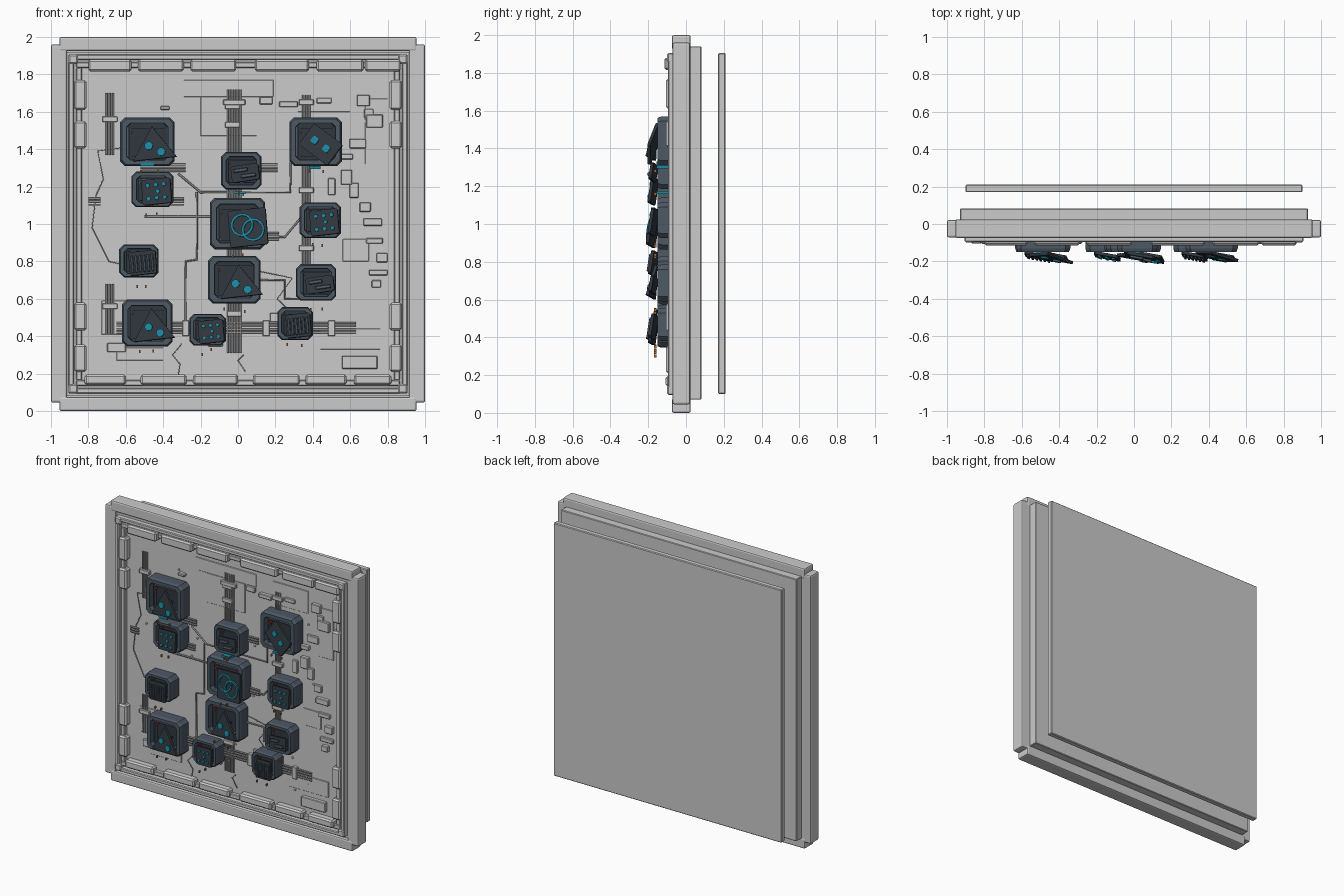
import bpy, bmesh, math, random
from mathutils import Matrix, Vector

random.seed(4)


def material(name, rgb):
    m = bpy.data.materials.new(name)
    m.diffuse_color = (*rgb, 1)
    return m


SLATE = material("slate", (0.075, 0.1, 0.13))
DARK = material("dark", (0.03, 0.038, 0.048))
CYAN = material("cyan", (0.01, 0.25, 0.36))
RED = material("red", (0.5, 0.03, 0.02))
AMBER = material("amber", (0.4, 0.14, 0.03))
PIPE = material("pipe_grey", (0.3, 0.3, 0.3))
I = Matrix.Identity(4)


def finish(name, bm, mat=None, M=I):
    bmesh.ops.recalc_face_normals(bm, faces=bm.faces)
    me = bpy.data.meshes.new(name)
    bm.to_mesh(me)
    bm.free()
    ob = bpy.data.objects.new(name, me)
    ob.matrix_world = M
    if mat:
        me.materials.append(mat)
    bpy.context.collection.objects.link(ob)
    return ob


def boxes(name, items, y0, y1, bevel=0.0, mat=None, M=I, seg=1):
    """items: (x0, x1, z0, z1) rectangles extruded from y0 to y1"""
    bm = bmesh.new()
    for x0, x1, z0, z1 in items:
        T = Matrix.Translation(((x0 + x1) / 2, (y0 + y1) / 2, (z0 + z1) / 2))
        S = Matrix.Diagonal((x1 - x0, y1 - y0, z1 - z0, 1))
        bmesh.ops.create_cube(bm, size=1, matrix=T @ S)
    if bevel:
        bmesh.ops.bevel(bm, geom=bm.edges[:], offset=bevel, segments=seg, affect='EDGES', profile=0.5)
    return finish(name, bm, mat, M)


def loft(name, loops, mat=None, M=I, closed=False):
    """loops: lists of 3D points joined in sequence, capped at both ends"""
    bm = bmesh.new()
    rows = [[bm.verts.new(p) for p in lp] for lp in loops]
    n = len(rows[0])
    pairs = list(zip(rows, rows[1:])) + ([(rows[-1], rows[0])] if closed else [])
    for a, b in pairs:
        for i in range(n):
            bm.faces.new((a[i], a[(i + 1) % n], b[(i + 1) % n], b[i]))
    if not closed:
        bm.faces.new(rows[0])
        bm.faces.new(rows[-1])
    return finish(name, bm, mat, M)


def octagon(w, h, c, y, cx=0, cz=0):
    w, h = w / 2, h / 2
    pts = [(w, h - c), (w - c, h), (c - w, h), (-w, h - c), (-w, c - h), (c - w, -h), (w - c, -h), (w, c - h)]
    return [(cx + x, y, cz + z) for x, z in pts]


def circle(r, y, cx=0, cz=0, n=20):
    return [(cx + r * math.cos(2 * math.pi * i / n), y, cz + r * math.sin(2 * math.pi * i / n)) for i in range(n)]


def tube(name, paths, r, y, mat=PIPE):
    cu = bpy.data.curves.new(name, 'CURVE')
    cu.dimensions = '3D'
    cu.bevel_depth, cu.bevel_resolution, cu.use_fill_caps = r, 1, True
    for p in paths:
        s = cu.splines.new('POLY')
        s.points.add(len(p) - 1)
        for q, (x, z) in zip(s.points, p):
            q.co = (x, y, z, 1)
    ob = bpy.data.objects.new(name, cu)
    cu.materials.append(mat) if mat else None
    bpy.context.collection.objects.link(ob)


def ring_bars(a, b, zc=1.0):
    """four bars of a square border between half sizes b and a"""
    return [(-a, a, zc + b, zc + a), (-a, a, zc - a, zc - b), (-a, -b, zc - b, zc + b), (b, a, zc - b, zc + b)]


# main wall panel, rear slab and floating back cover
boxes("wall_panel", [(-0.92, 0.92, 0.08, 1.92)], -0.06, 0.03)
boxes("rear_slab", [(-0.93, 0.93, 0.07, 1.94)], 0.02, 0.082, 0.004)
boxes("back_cover", [(-0.9, 0.9, 0.1, 1.905)], 0.17, 0.21, 0.005)

# stepped outer frame
boxes("outer_frame_rails", [(-0.955, 0.955, 1.925, 2.0), (-0.955, 0.955, 0, 0.075)], -0.075, 0.025, 0.01, seg=2)
boxes("outer_frame_posts", [(-1, -0.915, 0.045, 1.96), (0.915, 1, 0.045, 1.96)], -0.072, 0.022, 0.01, seg=2)
boxes("middle_frame", ring_bars(0.905, 0.878), -0.095, -0.03, 0.005)
boxes("inner_frame", ring_bars(0.865, 0.835), -0.085, -0.03, 0.004)
boxes("corner_caps", [(x - 0.025, x + 0.025, z - 0.025, z + 0.025) for x in (-0.88, 0.88) for z in (0.12, 1.88)],
      -0.1, -0.03, 0.008)

# armour blocks along the frame
side_z = [(1.61, 1.77), (1.405, 1.55), (0.43, 0.58), (0.21, 0.355)]
boxes("side_blocks", [(s * 0.843 - 0.032, s * 0.843 + 0.032, a, b) for s in (-1, 1) for a, b in side_z],
      -0.105, -0.05, 0.01)
top_x = [(-0.8, -0.57), (-0.535, -0.29), (-0.255, -0.01), (0.09, 0.38), (0.42, 0.67), (0.68, 0.87)]
boxes("top_blocks", [(a, b, 1.815, 1.88) for a, b in top_x], -0.115, -0.05, 0.01)
low_x = [(-0.82, -0.6), (-0.52, -0.275), (-0.24, 0.0), (0.08, 0.33), (0.36, 0.58), (0.62, 0.82)]
boxes("bottom_blocks", [(a, b, 0.14, 0.195) for a, b in low_x], -0.108, -0.05, 0.01)

# thin surface plates
boxes("surface_plates", [
    (-0.29, 0.19, 1.68, 1.77), (-0.2, 0.1, 1.47, 1.68), (0.68, 0.8, 1.32, 1.67), (-0.73, -0.5, 0.41, 0.59),
    (-0.65, -0.4, 0.27, 0.34), (0.44, 0.76, 0.33, 0.44), (0.56, 0.7, 0.8, 0.92), (0.32, 0.6, 1.6, 1.76)],
    -0.066, -0.05, 0.002)

# raised equipment boxes: x, z, width, height
small = [(-0.02, 1.65, .12, .03), (0.15, 1.66, .07, .04), (0.27, 1.64, .1, .03), (0.46, 1.66, .08, .03),
         (0.67, 1.66, .07, .06), (0.7, 1.59, .05, .05), (0.57, 1.36, .09, .03), (0.64, 1.43, .09, .05),
         (0.58, 1.25, .06, .08), (0.62, 1.18, .05, .08), (0.73, 1.55, .09, .07), (0.68, 1.09, .06, .05),
         (0.72, 1.01, .1, .04), (0.73, 0.91, .09, .03), (0.77, 0.82, .06, .05), (0.75, 0.74, .1, .03),
         (0.65, 0.26, .19, .07), (-0.65, 0.34, .1, .05), (0.74, 0.68, .05, .04), (0.5, 1.2, .04, .09),
         (-0.39, 1.62, .05, .02), (0.2, 0.5, .06, .05), (0.48, 1.52, .12, .04), (-0.12, 0.36, .08, .03)]
for y, pick in ((-0.085, small[::2]), (-0.077, small[1::2])):
    boxes("equipment_boxes", [(x - w / 2, x + w / 2, z - h / 2, z + h / 2) for x, z, w, h in pick], y, -0.05, 0.004)

# rivets
for i in range(26):
    x, z = random.uniform(-0.75, 0.78), random.uniform(0.25, 1.75)
    loft("rivet", [circle(0.007, y, x, z, 8) for y in (-0.055, -0.068)])


# pipe bundles with clips
def bundle(a, b, n, gap=0.017, vertical=True):
    paths = []
    for i in range(n):
        o = (i - (n - 1) / 2) * gap
        paths.append([(a[0] + o, a[1]), (b[0] + o, b[1])] if vertical else [(a[0], a[1] + o), (b[0], b[1] + o)])
    tube("pipe_bundle", paths, 0.006, -0.068)


for x, z0, z1, n in ((-0.685, 1.37, 1.7, 3), (-0.685, 0.41, 0.68, 3), (-0.02, 0.31, 1.72, 5), (0.365, 0.6, 1.69, 3)):
    bundle((x, z0), (x, z1), n)
for z, x0, x1, n in ((1.12, -0.8, -0.735, 3), (1.12, -0.45, -0.29, 3), (0.445, -0.65, 0.63, 4),
                     (1.3, -0.52, -0.28, 3), (0.935, 0.1, 0.22, 3), (1.3, 0.05, 0.21, 3)):
    bundle((x0, z), (x1, z), n, vertical=False)
boxes("pipe_clips", [(x - 0.04, x + 0.04, z - 0.015, z + 0.015) for x, z in (
    (-0.03, 1.53), (-0.03, 1.63), (-0.02, 0.52), (0.365, 1.65), (0.365, 1.18), (0.365, 0.87),
    (-0.685, 1.56), (-0.685, 0.56))], -0.082, -0.05, 0.003)
boxes("cross_clips", [(x - 0.018, x + 0.018, 0.4, 0.485) for x in (-0.28, 0.15, 0.5)], -0.082, -0.05, 0.003)

# routed cables and loose wires
tube("routed_cables", [
    [(0.28, 1.33), (0.28, 1.17), (-0.2, 1.17), (-0.32, 1.27)],
    [(-0.22, 1.17), (-0.22, 0.81), (-0.28, 0.8), (-0.28, 0.45)],
    [(-0.5, 1.04), (-0.12, 1.04)], [(0.35, 1.05), (0.25, 0.93), (0.1, 0.93)],
    [(0.1, 0.7), (0.25, 0.7), (0.25, 0.6), (0.4, 0.6)]], 0.006, -0.068)
tube("loose_wires", [
    [(-0.6, 1.41), (-0.75, 1.39), (-0.72, 1.24), (-0.76, 1.15), (-0.78, 0.98), (-0.69, 0.8), (-0.6, 0.78)],
    [(0.1, 0.75), (0.2, 0.73), (0.29, 0.71), (0.21, 0.6), (0.33, 0.48)],
    [(-0.3, 0.36), (-0.35, 0.3), (-0.31, 0.25), (-0.32, 0.19)],
    [(0.03, 0.3), (0, 0.27), (0.04, 0.21)]], 0.003, -0.066)


# dark casing with an open tilted lid carrying a symbol of shapes
def module(kind, x0, x1, z0, z1):
    cx, cz, w, h = (x0 + x1) / 2, (z0 + z1) / 2, x1 - x0, z1 - z0
    loft("module_casing", [octagon(w * s, h * s, 0.025 * s, y, cx, cz) for s, y in (
        (1, -0.055), (1, -0.13), (0.94, -0.15), (0.76, -0.15), (0.74, -0.095))], SLATE)
    boxes("inner_trim", [(cx - w * .33, cx + w * .33, cz + h * .27, cz + h * .3),
                         (cx - w * .33, cx - w * .3, cz - h * .3, cz + h * .27),
                         (cx - w * .33, cx + w * .33, cz - h * .33, cz - h * .3)], -0.125, -0.09, 0, SLATE)
    boxes("well_floor", [(cx - w * .36, cx + w * .36, cz - h * .36, cz + h * .36)], -0.1, -0.09, 0, DARK)
    boxes("status_light", [(cx - w * .29, cx - w * .26, cz + h * .17, cz + h * .21)], -0.13, -0.09, 0, RED)
    for dx in (-0.12, 0.13):
        x = cx + w * dx + random.uniform(-0.02, 0.02)
        z = z0 - random.uniform(0.02, 0.05)
        boxes("loose_fragment", [(x - 0.004, x + 0.004, z - 0.008, z + 0.008)], -0.17, -0.155, 0, AMBER)
    turn = {"diamond": 36, "bars": -8}.get(kind, -6)
    off = (0.19, -0.08) if kind == "rings" else (0.1, -0.06)
    M = (Matrix.Translation((cx + w * off[0], -0.173, cz + h * off[1])) @ Matrix.Rotation(math.radians(-11), 4, 'Z')
         @ Matrix.Rotation(math.radians(-8), 4, 'X') @ Matrix.Rotation(math.radians(turn), 4, 'Y'))
    lw, lh = w * 0.7, h * 0.72
    if kind == "bars":
        lh *= 0.62
    if kind == "diamond":
        lh *= 0.75
    if kind == "triangle":
        tri = [(-0.55, -0.42), (0.62, -0.42), (0.02, 0.52)]
        loft("lid_plate", [[(x * lw, y, z * lh) for x, z in tri] for y in (0.008, -0.008)], DARK, M)
    else:
        loft("lid_plate", [octagon(lw, lh, 0.008, y) for y in (0.008, -0.008)], DARK, M)
    discs = {"triangle": [(-0.1, -0.03, .11), (0.22, -0.24, .11)],
             "dots": [(x, z, .07) for x in (-0.28, 0, 0.28) for z in (-0.26, 0.26)] + [(0.05, 0, .07)]}.get(kind, [])
    for x, z, r in discs:
        loft("glow_disc", [circle(r * lw, y, x * lw, z * lh) for y in (0, -0.016)], CYAN, M)
    if kind == "rings":
        for x, z in ((-0.14, 0.08), (0.14, -0.08)):
            loft("glow_ring", [circle(r, y, x * lw, z * lh, 28) for r, y in (
                (0.3 * lw, 0), (0.3 * lw, -0.017), (0.24 * lw, -0.017), (0.24 * lw, 0))], CYAN, M, closed=True)
    if kind == "diamond":
        for x in (-0.2, 0.2):
            loft("glow_tile", [octagon(0.036, 0.036, 0.004, y, x * lw, 0) for y in (0, -0.015)], CYAN, M)
    if kind == "bars":
        boxes("lid_bars", [(-lw * .38, lw * .1, lh * .08, lh * .28), (-lw * .15, lw * .38, -lh * .3, -lh * .1)],
              -0.02, 0, 0.002, SLATE, M)
    if kind == "slats":
        boxes("lid_slats", [(x * lw - 0.006, x * lw + 0.006, -lh * .4, lh * .32) for x in (-.38, -.23, -.08, .07, .22, .37)],
              -0.018, 0, 0.002, SLATE, M)
    if kind in ("triangle", "rings"):
        boxes("lid_strut", [(cx + w * .1, cx + w * .15, cz - h * .1, cz - h * .05)], -0.165, -0.09, 0, DARK)


for spec in (("triangle", -0.63, -0.34, 1.31, 1.57), ("diamond", 0.275, 0.555, 1.31, 1.57),
             ("dots", -0.57, -0.345, 1.09, 1.28), ("bars", -0.09, 0.125, 1.185, 1.385),
             ("rings", -0.15, 0.145, 0.865, 1.14), ("dots", 0.33, 0.55, 0.925, 1.115),
             ("slats", -0.635, -0.425, 0.715, 0.89), ("triangle", -0.16, 0.12, 0.575, 0.83),
             ("bars", 0.31, 0.525, 0.59, 0.785), ("triangle", -0.62, -0.35, 0.345, 0.595),
             ("dots", -0.26, -0.065, 0.35, 0.52), ("slats", 0.21, 0.4, 0.38, 0.555)):
    module(*spec)

# glowing strips under the larger casings
boxes("glow_strips", [(-0.52, -0.45, 1.31, 1.33), (-0.02, 0.04, 1.16, 1.175), (0.38, 0.44, 1.295, 1.31)],
      -0.155, -0.06, 0, CYAN)
